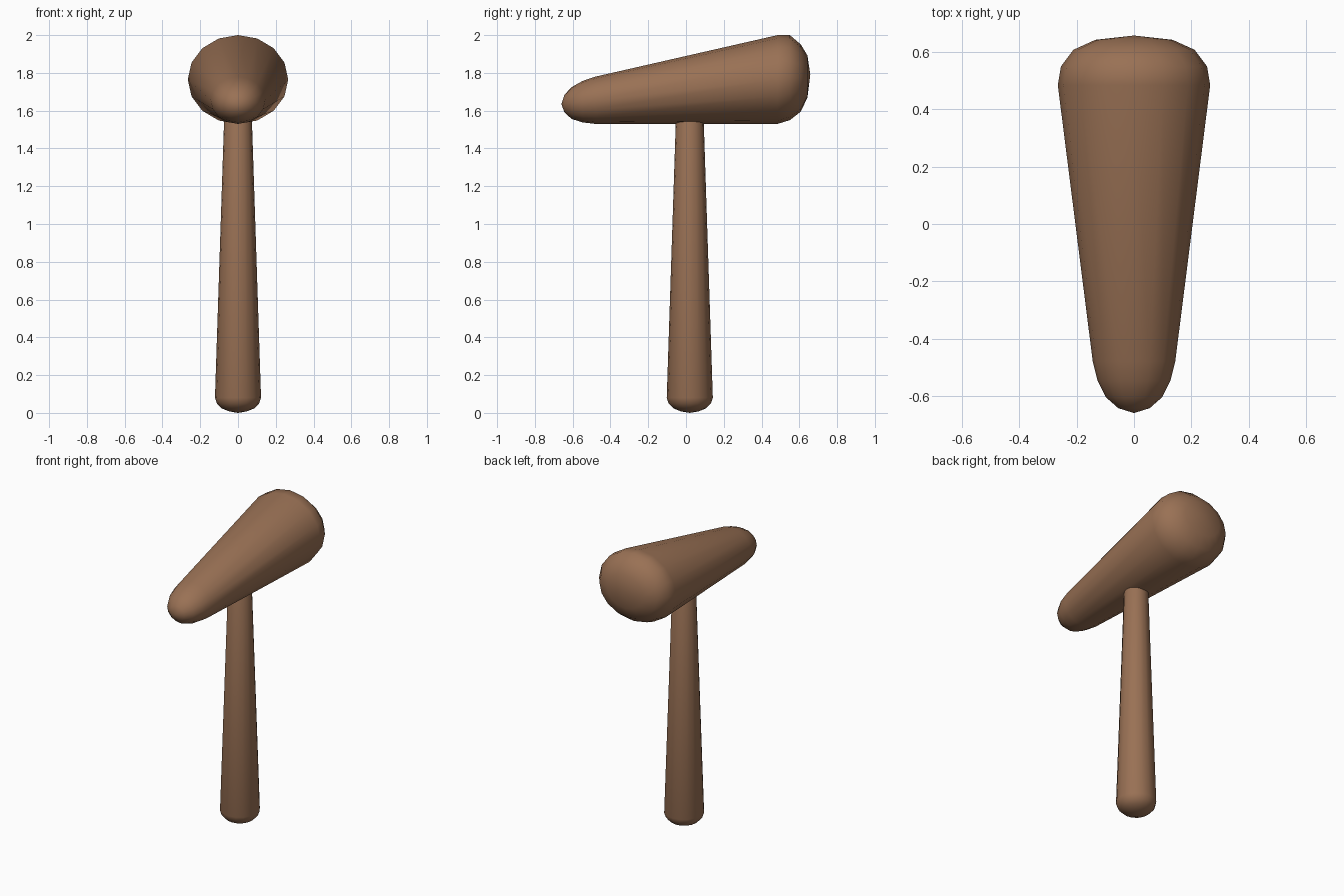
import bpy, bmesh, math

if "Cube" in bpy.data.objects:
    bpy.data.objects.remove(bpy.data.objects["Cube"])

wood = bpy.data.materials.new("brown wood")
wood.diffuse_color = (0.32, 0.165, 0.09, 1)
wood.use_nodes = True
wood.node_tree.nodes["Principled BSDF"].inputs["Base Color"].default_value = wood.diffuse_color


def loft(name, rings, frame, sides=16):
    """Skin elliptical rings; frame(ring, cos, sin) gives each vertex position."""
    bm = bmesh.new()
    loops = []
    for ring in rings:
        loops.append([bm.verts.new(frame(ring, math.cos(2 * math.pi * i / sides),
                                         math.sin(2 * math.pi * i / sides)))
                      for i in range(sides)])
    for a, b in zip(loops, loops[1:]):
        for i in range(sides):
            j = (i + 1) % sides
            bm.faces.new((a[i], a[j], b[j], b[i]))
    bm.faces.new(loops[0])
    bm.faces.new(loops[-1])
    # close rounded ends to a point
    bmesh.ops.remove_doubles(bm, verts=bm.verts, dist=0.002)
    bmesh.ops.recalc_face_normals(bm, faces=bm.faces)
    me = bpy.data.meshes.new(name)
    bm.to_mesh(me)
    bm.free()
    me.materials.append(wood)
    ob = bpy.data.objects.new(name, me)
    bpy.context.collection.objects.link(ob)
    bpy.ops.object.select_all(action='DESELECT')
    ob.select_set(True)
    bpy.context.view_layer.objects.active = ob
    bpy.ops.object.shade_smooth_by_angle(angle=math.radians(60))
    return ob


# mallet head: (y, half width, bottom z, top z) from small to large end
head = [(-0.66, 0.0, 1.635, 1.635), (-0.643, 0.055, 1.59, 1.685),
        (-0.605, 0.098, 1.556, 1.725), (-0.548, 0.127, 1.538, 1.757),
        (-0.48, 0.144, 1.53, 1.78), (0.485, 0.266, 1.53, 2.0),
        (0.55, 0.255, 1.55, 2.0), (0.608, 0.212, 1.595, 1.95),
        (0.643, 0.135, 1.67, 1.892), (0.658, 0.0, 1.79, 1.79)]
loft("mallet_head", head, lambda r, c, s: (
    r[1] * c, r[0], (r[2] + r[3]) / 2 + (r[3] - r[2]) / 2 * s))

# handle: (z, radius), rounded foot, tapering up into the head
handle = [(0.0, 0.0), (0.008, 0.047), (0.024, 0.086), (0.05, 0.112),
          (0.08, 0.122), (1.54, 0.074), (1.58, 0.06), (1.6, 0.0)]
loft("handle", handle, lambda r, c, s: (r[1] * c, 0.02 + r[1] * s, r[0]))
